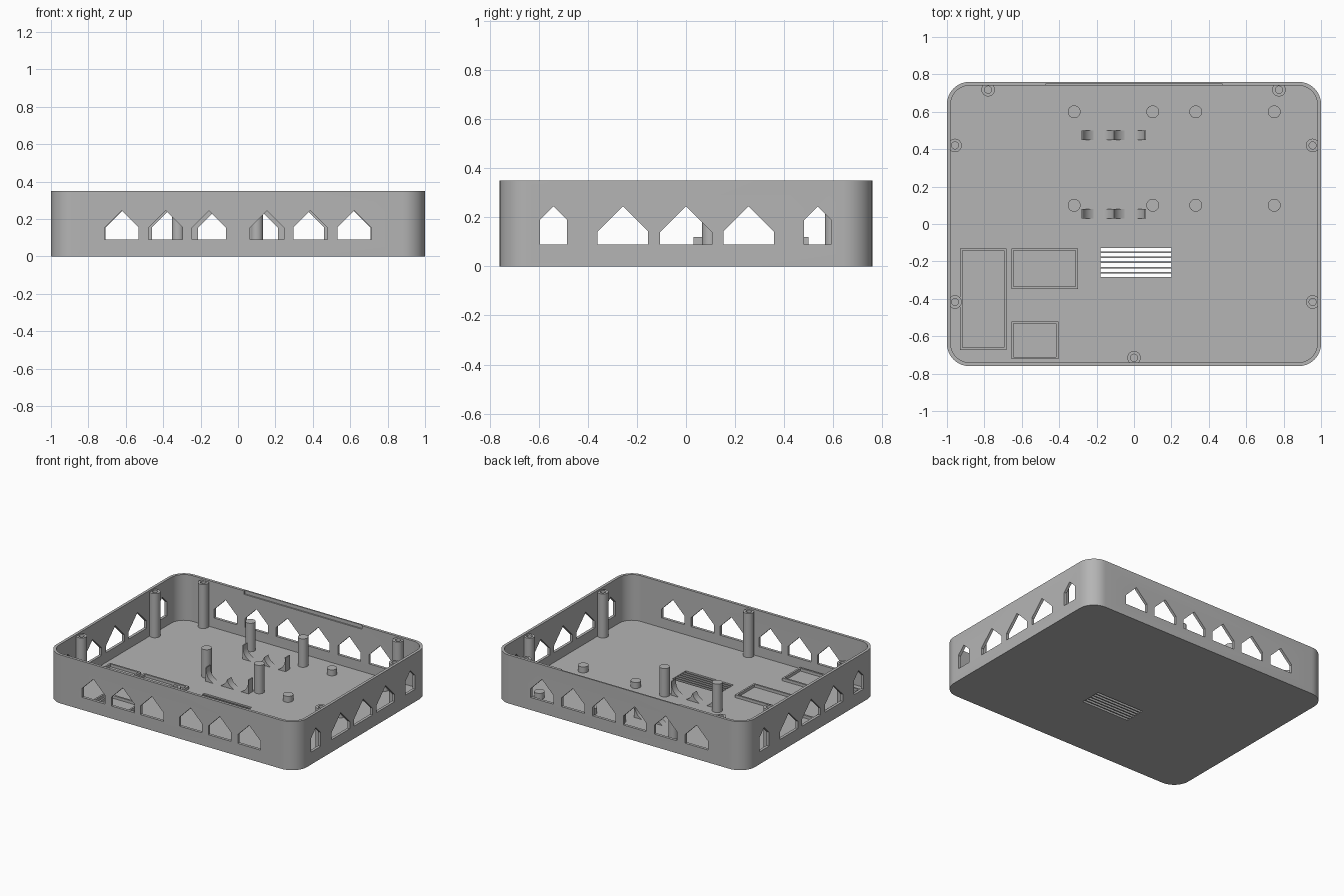
import bpy, bmesh, math
from mathutils import Matrix, Vector

if "Cube" in bpy.data.objects:
    bpy.data.objects.remove(bpy.data.objects["Cube"])

grey = bpy.data.materials.new("grey plastic")
grey.diffuse_color = (0.46, 0.46, 0.46, 1)
grey.use_nodes = True
grey.node_tree.nodes["Principled BSDF"].inputs["Base Color"].default_value = grey.diffuse_color
FLOOR, TOP = 0.02, 0.35


def add_prism(bm, pts, a, b, frame=Matrix()):
    """Extrude a counter-clockwise outline from height a to b, then place it with frame."""
    lo = [bm.verts.new(frame @ Vector((x, y, a))) for x, y in pts]
    hi = [bm.verts.new(frame @ Vector((x, y, b))) for x, y in pts]
    n = len(pts)
    bm.faces.new(lo[::-1])
    bm.faces.new(hi)
    for i in range(n):
        j = (i + 1) % n
        bm.faces.new((lo[i], lo[j], hi[j], hi[i]))


def rect(x0, x1, y0, y1):
    return [(x0, y0), (x1, y0), (x1, y1), (x0, y1)]


def circle(cx, cy, r, n=32):
    return [(cx + r * math.cos(2 * math.pi * i / n), cy + r * math.sin(2 * math.pi * i / n))
            for i in range(n)]


def rounded(hx, hy, r, n=10):
    pts = []
    for k, (sx, sy) in enumerate([(1, 1), (-1, 1), (-1, -1), (1, -1)]):
        for i in range(n + 1):
            a = math.pi / 2 * (k + i / n)
            pts.append((sx * (hx - r) + r * math.cos(a), sy * (hy - r) + r * math.sin(a)))
    return pts


def house(c, half, z0=0.09, z1=0.245):
    """Window outline with a 45 degree pointed top."""
    return [(c - half, z0), (c + half, z0), (c + half, z1 - half), (c, z1), (c - half, z1 - half)]


def make(name, prisms):
    bm = bmesh.new()
    for p in prisms:
        add_prism(bm, *p)
    bmesh.ops.recalc_face_normals(bm, faces=bm.faces)
    me = bpy.data.meshes.new(name)
    bm.to_mesh(me)
    bm.free()
    me.materials.append(grey)
    ob = bpy.data.objects.new(name, me)
    bpy.context.collection.objects.link(ob)
    return ob


def activate(ob):
    bpy.ops.object.select_all(action='DESELECT')
    ob.select_set(True)
    bpy.context.view_layer.objects.active = ob


def cut(ob, prisms):
    cutter = make("cutter", prisms)
    cutter.hide_render = True
    mod = ob.modifiers.new("cut", 'BOOLEAN')
    mod.operation, mod.solver, mod.object = 'DIFFERENCE', 'EXACT', cutter
    activate(ob)
    bpy.ops.object.modifier_apply(modifier=mod.name)
    bpy.data.objects.remove(cutter)


def smooth(ob):
    activate(ob)
    bpy.ops.object.shade_smooth_by_angle(angle=math.radians(30))


# Frames that map (across, up, depth) onto the wall planes
XZ = Matrix(((1, 0, 0, 0), (0, 0, 1, 0), (0, 1, 0, 0), (0, 0, 0, 1)))
YZ = Matrix(((0, 0, 1, 0), (1, 0, 0, 0), (0, 1, 0, 0), (0, 0, 0, 1)))

# Tray: rounded box, hollowed out
tray = make("tray", [(rounded(1, 0.76, 0.12), 0, TOP)])
cut(tray, [(rounded(0.98, 0.74, 0.10), FLOOR, TOP + 0.1)])

# Pointed windows in all four walls
windows = []
for s in (-1, 1):
    for c in (0.155, 0.387, 0.622):
        windows.append((house(s * c, 0.091), -0.85, -0.70, XZ))
    for c in (0.123, 0.37, 0.617):
        windows.append((house(s * c, 0.091), 0.70, 0.85, XZ))
    for c, half in ((-0.54, 0.055), (-0.257, 0.103), (0, 0.105), (0.255, 0.103), (0.537, 0.055)):
        windows.append((house(c, half), s * 1.0 - 0.07, s * 1.0 + 0.07, YZ))
cut(tray, windows)

# Floor vent slots and the shallow recess inside the back rim
pitch = 0.163 / 6
openings = [(rect(-0.18, 0.2, -0.287 + i * pitch + 0.004, -0.287 + (i + 1) * pitch - 0.004), -0.1, 0.1)
            for i in range(6)]
openings.append((rect(-0.47, 0.47, 0.72, 0.75), 0.325, 0.4))
cut(tray, openings)
smooth(tray)

# Screw posts along the walls, with blind holes
for i, (x, y) in enumerate([(-0.78, 0.718), (0.775, 0.718), (-0.957, 0.42), (0.955, 0.42),
                            (-0.957, -0.417), (0.955, -0.417), (0, -0.715)]):
    post = make(f"screw_post_{i + 1}", [(circle(x, y, 0.036), FLOOR - 0.01, 0.338)])
    cut(post, [(circle(x, y, 0.019, 24), 0.05, 0.5)])
    smooth(post)

# Tall and short board supports
for xs, top, name in (((-0.32, 0.1), 0.225, "tall_support"), ((0.33, 0.75), 0.063, "short_support")):
    for x in xs:
        for y in (0.1, 0.6):
            smooth(make(name, [(circle(x, y, 0.034), FLOOR - 0.01, top)]))

# Double cradles with two round seats
for y in (0.055, 0.475):
    cradle = make("cradle", [(rect(-0.28, 0.064, FLOOR - 0.005, 0.12), y - 0.025, y + 0.025, XZ)])
    for cx in (-0.19, -0.026):
        cut(cradle, [(circle(cx, 0.101, 0.085, 48), y - 0.1, y + 0.1, XZ)])
    smooth(cradle)

# Low rectangular frames on the floor
for x0, x1, y0, y1 in ((-0.93, -0.682, -0.674, -0.13), (-0.656, -0.3, -0.348, -0.13),
                       (-0.656, -0.404, -0.723, -0.52)):
    t = 0.013
    frame = make("floor_frame", [(rect(x0, x1, y0, y1), FLOOR - 0.005, 0.04)])
    cut(frame, [(rect(x0 + t, x1 - t, y0 + t, y1 - t), -0.1, 0.2)])
